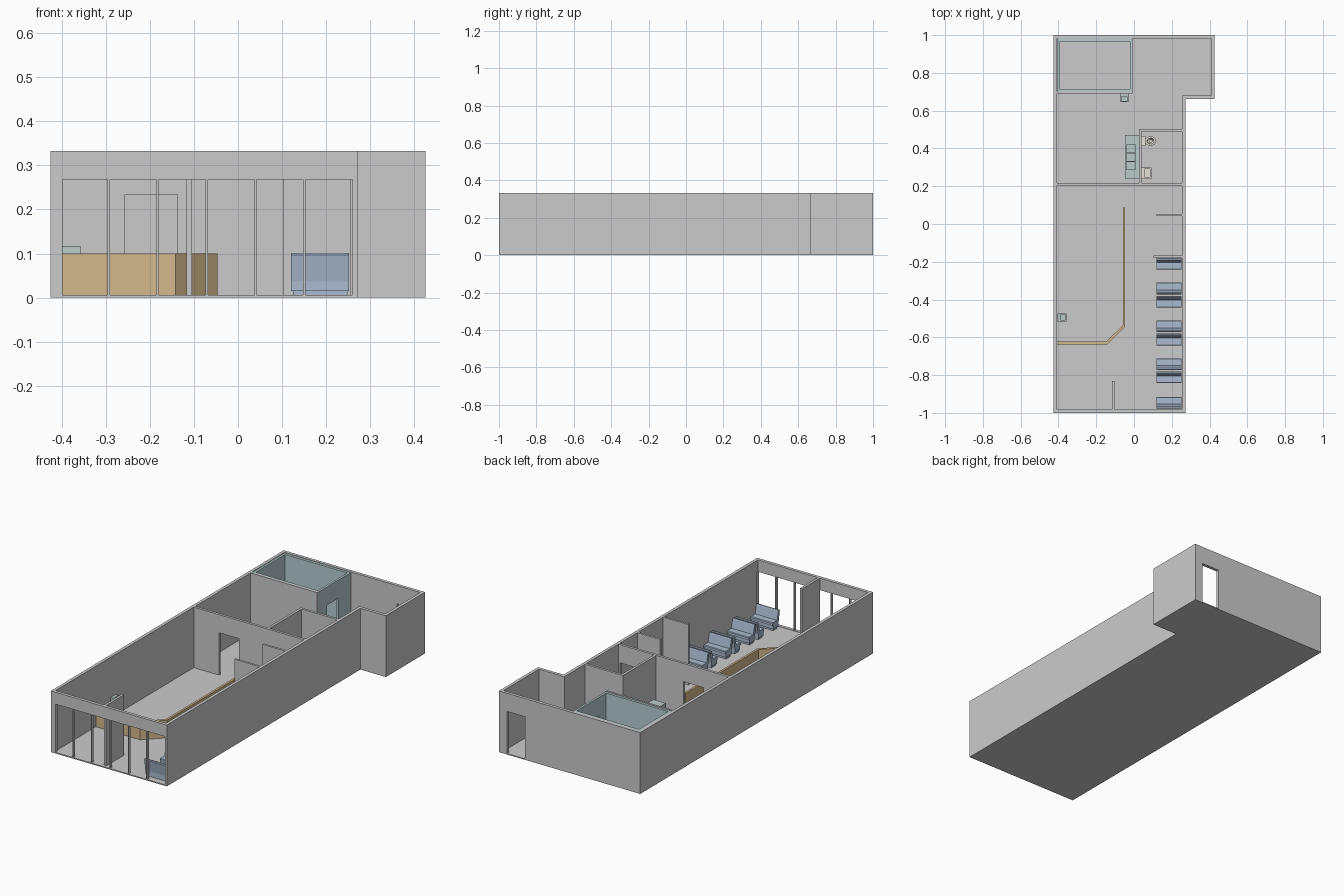
import bpy, bmesh, math
from mathutils import Vector

if "Cube" in bpy.data.objects:
    bpy.data.objects.remove(bpy.data.objects["Cube"])

H, F = 0.333, 0.004          # wall top, floor top


def material(name, rgb):
    m = bpy.data.materials.new(name)
    m.diffuse_color = (*rgb, 1)
    m.use_nodes = True
    m.node_tree.nodes["Principled BSDF"].inputs["Base Color"].default_value = m.diffuse_color
    return m


TEAL = material("cooler_panel", (0.48, 0.62, 0.65))
STEEL = material("steel", (0.50, 0.60, 0.60))
WOOD = material("wood", (0.66, 0.49, 0.27))
BLUE = material("upholstery", (0.40, 0.50, 0.63))
CREAM = material("porcelain", (0.80, 0.76, 0.68))


def finish(name, bm, mat=None):
    bmesh.ops.recalc_face_normals(bm, faces=bm.faces)
    me = bpy.data.meshes.new(name)
    bm.to_mesh(me)
    bm.free()
    ob = bpy.data.objects.new(name, me)
    bpy.context.collection.objects.link(ob)
    if mat:
        me.materials.append(mat)
    return ob


def add_prism(bm, pts, lo, hi, axis):
    """Extrude a 2D outline along an axis: z takes (x,y), y takes (x,z), x takes (y,z)."""
    place = {'z': lambda a, b: (a, b, lo), 'y': lambda a, b: (a, lo, b), 'x': lambda a, b: (lo, a, b)}[axis]
    face = bm.faces.new([bm.verts.new(place(a, b)) for a, b in pts])
    ext = bmesh.ops.extrude_face_region(bm, geom=[face])
    move = Vector([hi - lo if axis == c else 0 for c in 'xyz'])
    bmesh.ops.translate(bm, vec=move, verts=[v for v in ext['geom'] if isinstance(v, bmesh.types.BMVert)])


def prism(name, pts, lo, hi, axis='z', mat=None):
    bm = bmesh.new()
    add_prism(bm, pts, lo, hi, axis)
    return finish(name, bm, mat)


def rect(x0, x1, y0, y1):
    return [(x0, y0), (x1, y0), (x1, y1), (x0, y1)]


def boxes(name, items, mat=None):
    bm = bmesh.new()
    for x0, x1, y0, y1, z0, z1 in items:
        add_prism(bm, rect(x0, x1, y0, y1), z0, z1, 'z')
    return finish(name, bm, mat)


def cut(ob, cutter):
    mod = ob.modifiers.new("cut", 'BOOLEAN')
    mod.operation, mod.solver, mod.object = 'DIFFERENCE', 'EXACT', cutter
    bpy.context.view_layer.objects.active = ob
    bpy.ops.object.modifier_apply(modifier=mod.name)
    bpy.data.objects.remove(cutter)


# Outer shell with floor, shop front openings and rear door
def footprint(t):
    return [(-0.425 + t, -1 + t), (0.272 - t, -1 + t), (0.272 - t, 0.663 + t),
            (0.425 - t, 0.663 + t), (0.425 - t, 1 - t), (-0.425 + t, 1 - t)]


shell = prism("building_shell", footprint(0), 0, H)
cut(shell, prism("room_cutter", footprint(0.017), F, H + 0.1))
posts = [-0.4005, -0.2935, -0.1825, -0.071, 0.040, 0.1505, 0.2625]
cut(shell, boxes("front_cutter", [(a + 0.0025, b - 0.0025, -1.05, -0.97, 0.006, 0.268)
                                  for a, b in zip(posts, posts[1:])]))
cut(shell, boxes("rear_door_cutter", [(0.268, 0.376, 0.95, 1.05, F + 0.001, 0.234)]))


# Interior partitions
def doorway(a, b):
    return [(a, F), (a, 0.234), (b, 0.234), (b, F)]


prism("kitchen_wall", [(-0.408, F), *doorway(-0.257, -0.137), *doorway(0.125, 0.245),
                       (0.255, F), (0.255, H), (-0.408, H)], 0.203, 0.217, 'y')
for name, b in {
    "restroom_side_wall": (0.027, 0.040, 0.217, 0.503),
    "restroom_back_wall": (0.040, 0.255, 0.490, 0.503),
    "hall_screen": (0.118, 0.255, 0.042, 0.054),
    "booth_screen": (0.103, 0.255, -0.179, -0.168),
    "entry_screen": (-0.117, -0.104, -0.983, -0.830),
    "cooler_front_wall": (-0.408, -0.008, 0.690, 0.701),
}.items():
    boxes(name, [(*b, F, H)])

# Walk-in cooler
cooler = boxes("cooler_walls", [(-0.406, -0.008, 0.702, 0.981, F, H - 0.002)], TEAL)
cut(cooler, boxes("cooler_cutter", [(-0.394, -0.020, 0.715, 0.967, -0.1, 0.5)]))
cut(cooler, boxes("cooler_door_cutter", [(-0.05, 0.02, 0.775, 0.875, -0.1, 0.232)]))

# Serving counter, one angled strip
prism("serving_counter", [(-0.408, -0.638), (-0.142, -0.638), (-0.047, -0.543), (-0.047, 0.087),
                          (-0.059, 0.087), (-0.059, -0.537), (-0.148, -0.623), (-0.408, -0.623)],
      F, 0.1, 'z', WOOD)


# Booth benches: y is the rear edge, s the facing direction
def bench(y, s):
    def side(pts):
        return [(y + s * d, z) for d, z in pts]
    bm = bmesh.new()
    add_prism(bm, side(rect(0.016, 0.050, F, 0.015)), 0.125, 0.248, 'x')
    add_prism(bm, side(rect(0.012, 0.056, 0.015, 0.035)), 0.120, 0.252, 'x')
    add_prism(bm, side([(0.010, 0.035), (0.060, 0.035), (0.062, 0.039), (0.062, 0.048),
                        (0.059, 0.051), (0.010, 0.051)]), 0.120, 0.252, 'x')
    add_prism(bm, side([(0.010, 0.036), (0.023, 0.051), (0.013, 0.098), (0.010, 0.101),
                        (0.003, 0.101), (0.0, 0.097)]), 0.120, 0.252, 'x')
    finish("booth_bench", bm, BLUE)


bench(-0.180, -1)
for c in (-0.376, -0.577, -0.777):
    bench(c + 0.004, 1)
    bench(c - 0.004, -1)
bench(-0.977, 1)


# Sinks: a block with hollowed basins
def sink(name, box, basins, mat):
    ob = boxes(name, [box], mat)
    cut(ob, boxes("basin_cutter", [(*b, box[4] + 0.006, 0.3) for b in basins]))


sink("counter_hand_sink", (-0.405, -0.358, -0.515, -0.473, 0.085, 0.117),
     [(-0.388, -0.365, -0.508, -0.480)], STEEL)
sink("kitchen_hand_sink", (-0.072, -0.030, 0.645, 0.690, 0.085, 0.117),
     [(-0.065, -0.037, 0.652, 0.676)], STEEL)
sink("three_basin_sink", (-0.047, 0.027, 0.240, 0.470, 0.062, 0.102),
     [(-0.040, 0.008, y, y + 0.039) for y in (0.288, 0.333, 0.378)], STEEL)
boxes("sink_legs", [(x, x + 0.006, y, y + 0.006, F, 0.062)
                    for x in (-0.038, 0.012) for y in (0.290, 0.410)], STEEL)
sink("restroom_sink", (0.040, 0.092, 0.238, 0.300, 0.075, 0.095),
     [(0.056, 0.086, 0.248, 0.290)], CREAM)

# Toilet: tank and lathed oval bowl
boxes("toilet_tank", [(0.041, 0.060, 0.412, 0.466, 0.040, 0.085)], CREAM)
boxes("toilet_base", [(0.050, 0.085, 0.427, 0.451, F, 0.040)], CREAM)
bm = bmesh.new()
N = 24
rings = [[bm.verts.new((0.088 + 1.2 * r * math.cos(2 * math.pi * i / N),
                        0.439 + r * math.sin(2 * math.pi * i / N), z)) for i in range(N)]
         for r, z in [(0.013, F), (0.012, 0.015), (0.024, 0.040), (0.025, 0.047), (0.016, 0.047), (0.008, 0.025)]]
for a, b in zip(rings, rings[1:]):
    for i in range(N):
        bm.faces.new((a[i], a[(i + 1) % N], b[(i + 1) % N], b[i]))
bm.faces.new(rings[0])
bm.faces.new(rings[-1])
bowl = finish("toilet_bowl", bm, CREAM)
bpy.ops.object.select_all(action='DESELECT')
bowl.select_set(True)
bpy.context.view_layer.objects.active = bowl
bpy.ops.object.shade_smooth_by_angle(angle=math.radians(35))
